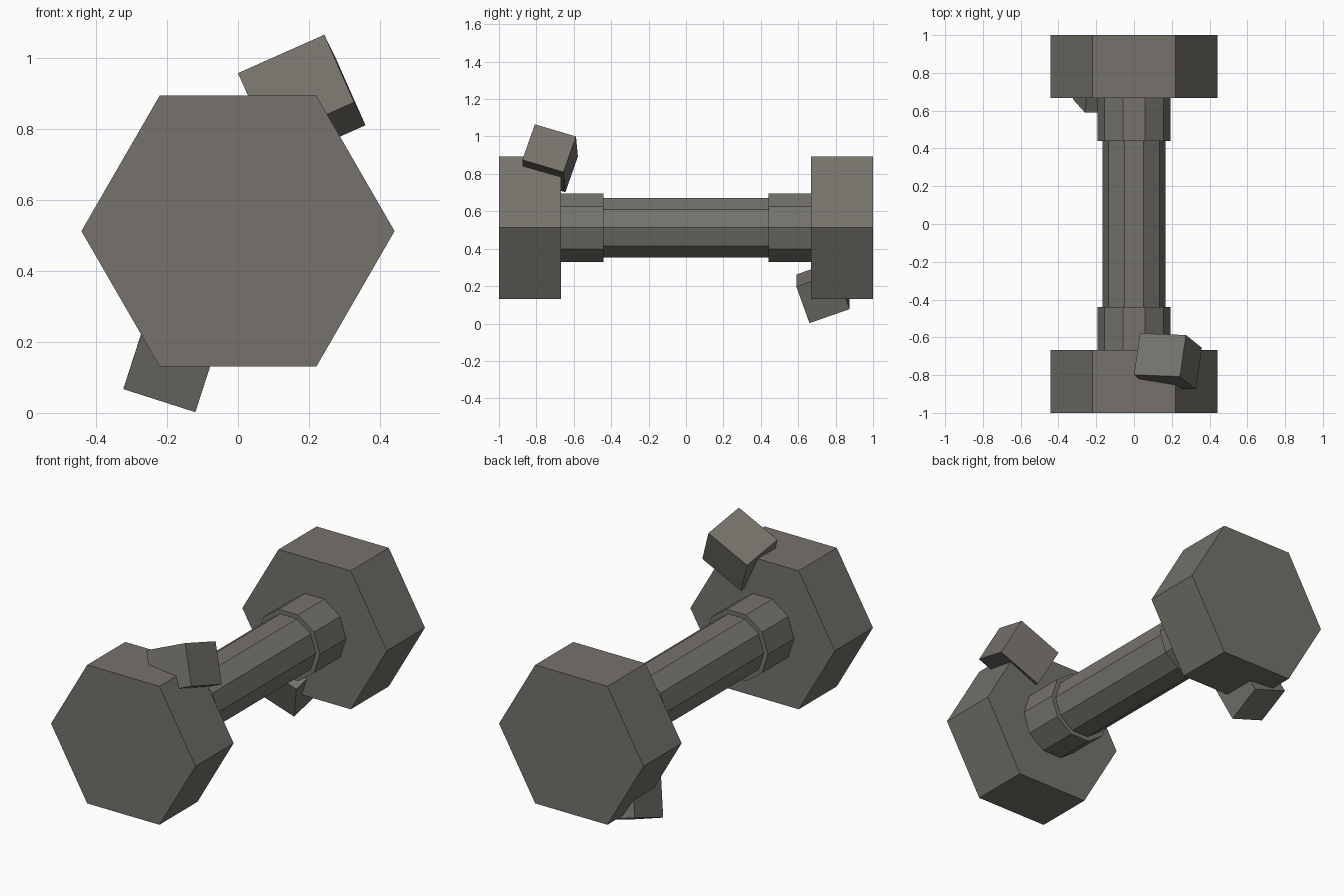
import bpy, bmesh
from math import cos, sin, tau
from mathutils import Matrix, Vector

cube = bpy.data.objects.get("Cube")
if cube:
    bpy.data.objects.remove(cube, do_unlink=True)

AXIS_Z = 0.512

iron = bpy.data.materials.new("dark_warm_grey")
iron.use_nodes = True
colour = (0.18, 0.17, 0.15, 1)
iron.diffuse_color = colour
iron.node_tree.nodes["Principled BSDF"].inputs["Base Color"].default_value = colour


def add_object(name, bm):
    bmesh.ops.recalc_face_normals(bm, faces=bm.faces)
    mesh = bpy.data.meshes.new(name)
    bm.to_mesh(mesh)
    bm.free()
    mesh.materials.append(iron)
    obj = bpy.data.objects.new(name, mesh)
    bpy.context.collection.objects.link(obj)
    return obj


def prism(name, sides, radius, y0, y1):
    """Flat-sided bar along y with a corner pointing to +x."""
    bm = bmesh.new()
    ring = [bm.verts.new((radius * cos(tau * i / sides), y0,
                          AXIS_Z + radius * sin(tau * i / sides)))
            for i in range(sides)]
    face = bm.faces.new(ring)
    grown = bmesh.ops.extrude_face_region(bm, geom=[face], use_keep_orig=True)
    verts = [g for g in grown["geom"] if isinstance(g, bmesh.types.BMVert)]
    bmesh.ops.translate(bm, verts=verts, vec=(0, y1 - y0, 0))
    return add_object(name, bm)


def tilted_block(name, corner, edge_a, edge_b, edge_c):
    """Box spanned by three edges that meet at one corner."""
    a, b, c = Vector(edge_a), Vector(edge_b), Vector(edge_c)
    basis = Matrix((a, b, c)).transposed().to_4x4()
    centre = Vector(corner) + (a + b + c) / 2
    bm = bmesh.new()
    bmesh.ops.create_cube(bm, size=1, matrix=Matrix.Translation(centre) @ basis)
    return add_object(name, bm)


# Handle with a thicker collar and a hexagonal weight at each end
prism("handle", 10, 0.167, -0.67, 0.67)
for label, side in (("front", -1), ("back", 1)):
    prism(label + "_collar", 10, 0.192, side * 0.44, side * 0.68)
    prism(label + "_weight", 6, 0.441, side * 0.668, side * 1.0)

# Tilted blocks stuck into the weights
tilted_block("upper_block", (0.243, -0.808, 1.065),
             (-0.243, 0.010, -0.108), (0.032, 0.220, -0.065), (0.084, -0.067, -0.190))
tilted_block("lower_block", (-0.120, 0.660, 0.002),
             (-0.203, 0.0, 0.065), (0.024, 0.215, 0.075), (0.063, -0.070, 0.195))
